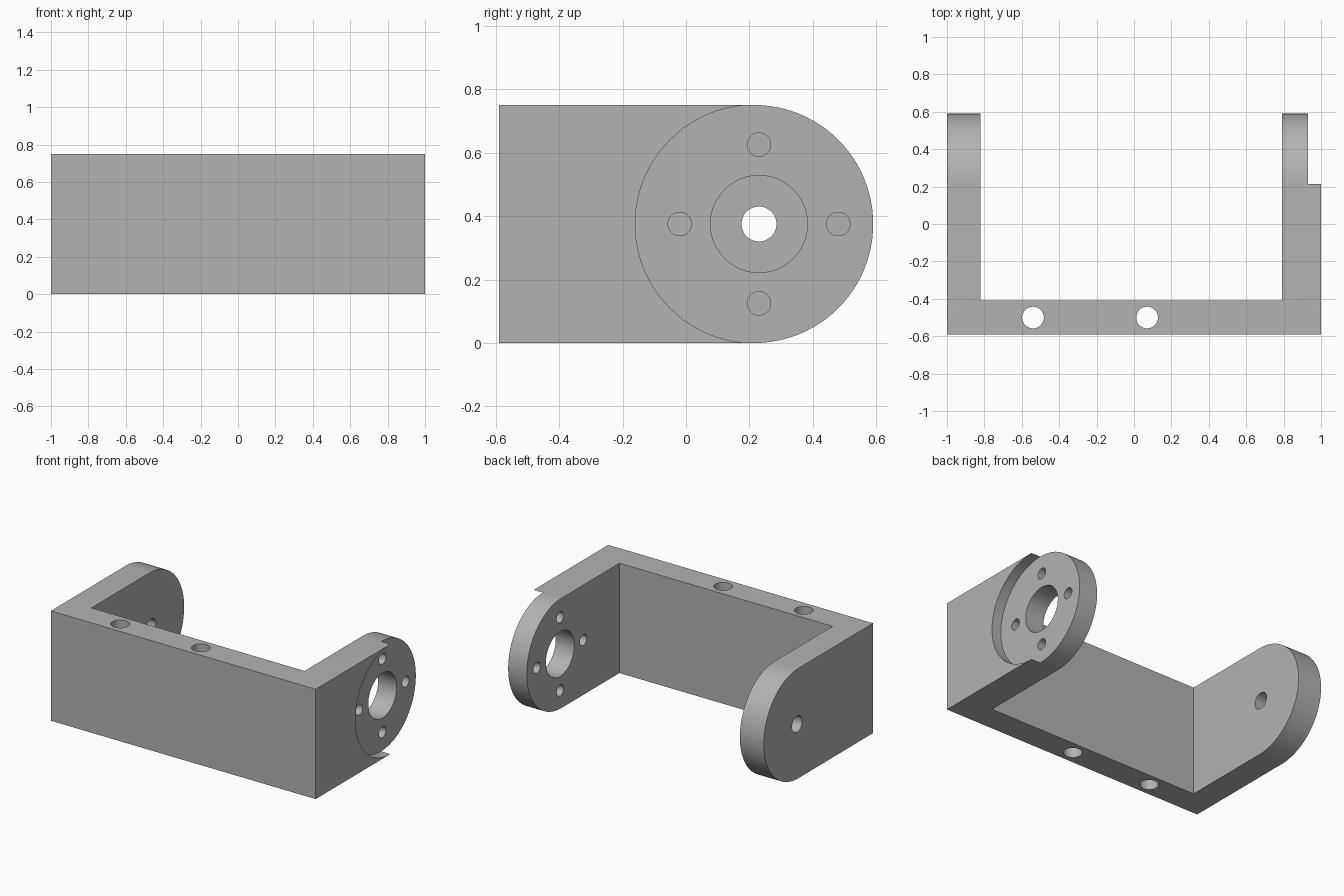
import bpy, bmesh
from math import sin, cos, pi, radians

cube = bpy.data.objects.get("Cube")
if cube:
    bpy.data.objects.remove(cube, do_unlink=True)

DEPTH, HEIGHT, R = 0.59, 0.75, 0.375
ARC_Y = DEPTH - R          # centre of the rounded arm ends
BORE_Y = 0.23              # centre of the bores

metal = bpy.data.materials.new("plain grey")
metal.use_nodes = True
grey = (0.45, 0.45, 0.45, 1)
metal.diffuse_color = grey
metal.node_tree.nodes["Principled BSDF"].inputs["Base Color"].default_value = grey


def arc(cy, cz, r, start, end, steps):
    """Points of an arc in the side plane, angles in degrees."""
    angles = [radians(start + (end - start) * i / steps) for i in range(steps + 1)]
    return [(cy + r * cos(a), cz + r * sin(a)) for a in angles]


def prism(name, outline, low, high, axis="x"):
    """Extrude a closed outline along x (outline in y, z) or z (outline in x, y)."""
    bm = bmesh.new()
    place = (lambda a, b: (low, a, b)) if axis == "x" else (lambda a, b: (a, b, low))
    face = bm.faces.new([bm.verts.new(place(a, b)) for a, b in outline])
    moved = bmesh.ops.extrude_face_region(bm, geom=[face])["geom"]
    shift = (high - low, 0, 0) if axis == "x" else (0, 0, high - low)
    bmesh.ops.translate(bm, vec=shift,
                        verts=[v for v in moved if isinstance(v, bmesh.types.BMVert)])
    bmesh.ops.recalc_face_normals(bm, faces=bm.faces)
    mesh = bpy.data.meshes.new(name)
    bm.to_mesh(mesh)
    bm.free()
    mesh.materials.append(metal)
    ob = bpy.data.objects.new(name, mesh)
    bpy.context.collection.objects.link(ob)
    return ob


def hole(name, a, b, r, low, high, axis="x"):
    return prism(name, arc(a, b, r, 0, 360, 48)[:-1], low, high, axis)


# Solid block with a rounded back
body = prism("bracket", [(-DEPTH, HEIGHT), (-DEPTH, 0)]
             + arc(ARC_Y, R, R, -90, 90, 48), -1, 1)

# Space between the two arms
cutters = [prism("inner_gap", [(-0.82, -0.41), (0.79, -0.41), (0.79, 1), (-0.82, 1)],
                 -0.2, 1, "z")]

# Round recess on the outside of the left arm
cutters.append(prism("round_recess", arc(ARC_Y, R, R, 90, 270, 48)
                     + [(ARC_Y, -0.1), (0.8, -0.1), (0.8, 0.9), (ARC_Y, 0.9)], 0.93, 1.1))

# Large bore with four screw holes, and the pivot hole in the other arm
cutters.append(hole("large_bore", BORE_Y, R, 0.153, 0.7, 1.2))
for dy, dz in ((1, 0), (0, 1), (-1, 0), (0, -1)):
    cutters.append(hole("screw_hole", BORE_Y + dy * 0.25, R + dz * 0.25, 0.037, 0.7, 1.2))
cutters.append(hole("pivot_hole", BORE_Y, R, 0.055, -1.2, -0.7))

# Mounting holes through the front wall
for x in (-0.54, 0.07):
    cutters.append(hole("mounting_hole", x, -0.5, 0.058, -0.2, 1, "z"))

for c in cutters:
    c.hide_render = True
    mod = body.modifiers.new(c.name, "BOOLEAN")
    mod.operation, mod.solver, mod.object = "DIFFERENCE", "EXACT", c

# Bake the cuts, then drop the cutters
bpy.context.view_layer.update()
result = bpy.data.meshes.new_from_object(
    body.evaluated_get(bpy.context.evaluated_depsgraph_get()))
body.modifiers.clear()
body.data = result
for c in cutters:
    bpy.data.objects.remove(c, do_unlink=True)

bpy.ops.object.select_all(action="DESELECT")
body.select_set(True)
bpy.context.view_layer.objects.active = body
bpy.ops.object.shade_smooth_by_angle(angle=radians(30))
